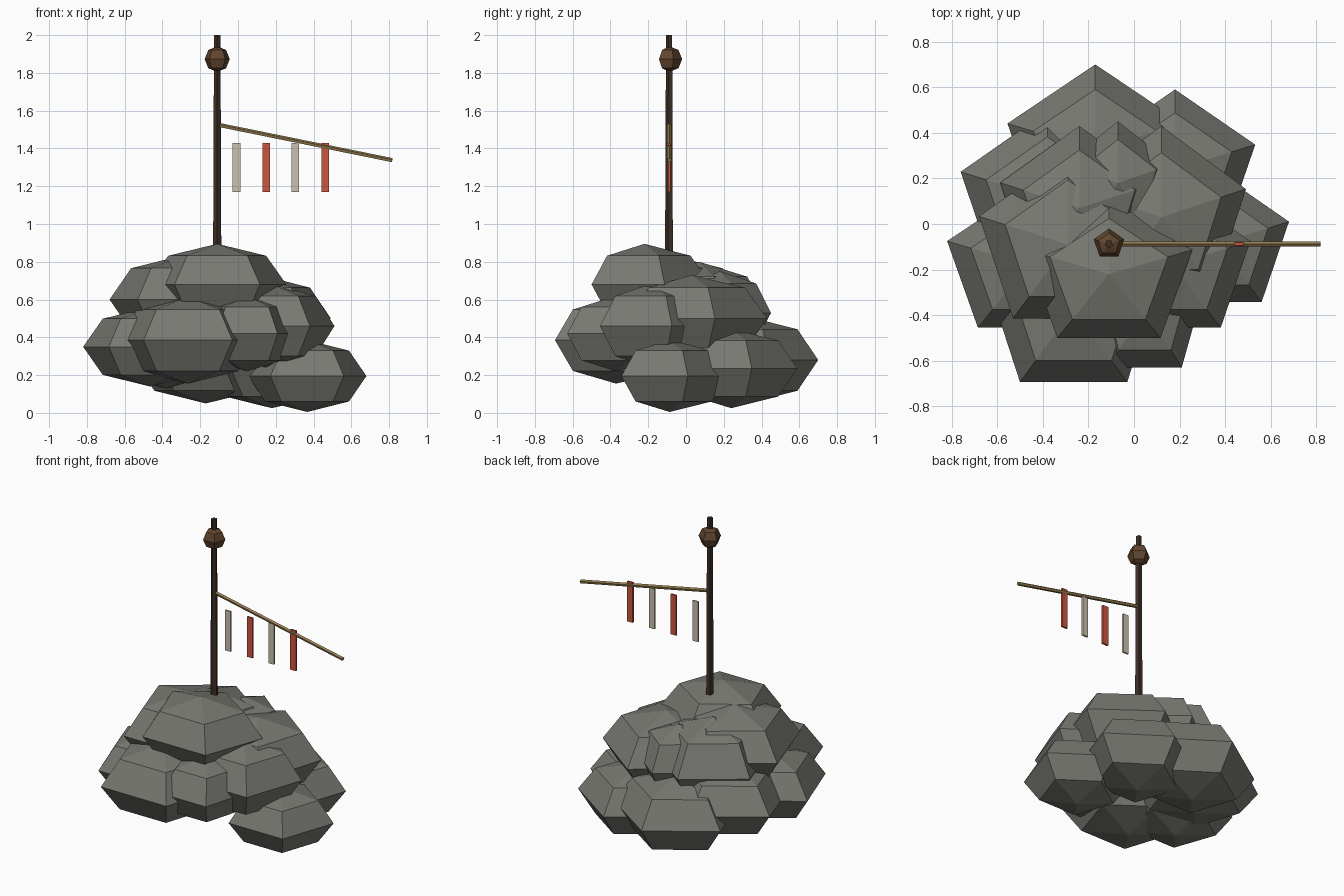
import bpy, bmesh, math
from mathutils import Vector, Matrix

if "Cube" in bpy.data.objects:
    bpy.data.objects.remove(bpy.data.objects["Cube"])


def material(name, rgb):
    m = bpy.data.materials.new(name)
    m.diffuse_color = (*rgb, 1)
    m.use_nodes = True
    m.node_tree.nodes["Principled BSDF"].inputs["Base Color"].default_value = m.diffuse_color
    return m


stone = material("stone", (0.19, 0.19, 0.17))
dark_wood = material("dark_wood", (0.05, 0.028, 0.017))
brown_wood = material("brown_wood", (0.12, 0.06, 0.028))
tan_wood = material("tan_wood", (0.3, 0.21, 0.08))
red = material("red_cloth", (0.6, 0.09, 0.05))
cream = material("cream_cloth", (0.6, 0.54, 0.43))


def finish(name, bm, mat):
    bmesh.ops.recalc_face_normals(bm, faces=bm.faces)
    me = bpy.data.meshes.new(name)
    bm.to_mesh(me)
    bm.free()
    me.materials.append(mat)
    ob = bpy.data.objects.new(name, me)
    bpy.context.collection.objects.link(ob)
    return ob


def boulder(name, centre, size, mat):
    """Five-sided, four-ring ball with one corner pointing to +y."""
    bm = bmesh.new()
    rings = []
    for lat in (-45, 0, 45):
        c, s = math.cos(math.radians(lat)), math.sin(math.radians(lat))
        rings.append([bm.verts.new((c * math.cos(math.radians(90 + 72 * k)),
                                    c * math.sin(math.radians(90 + 72 * k)), s))
                      for k in range(5)])
    low, high = bm.verts.new((0, 0, -1)), bm.verts.new((0, 0, 1))
    for k in range(5):
        j = (k + 1) % 5
        for a, b in zip(rings, rings[1:]):
            bm.faces.new((a[k], a[j], b[j], b[k]))
        bm.faces.new((low, rings[0][j], rings[0][k]))
        bm.faces.new((high, rings[2][k], rings[2][j]))
    bmesh.ops.transform(bm, verts=bm.verts,
                        matrix=Matrix.Translation(centre) @ Matrix.Diagonal((*size, 1)))
    return finish(name, bm, mat)


def rod(name, a, b, r1, r2, mat, sides=5):
    a, b = Vector(a), Vector(b)
    d = b - a
    bm = bmesh.new()
    bmesh.ops.create_cone(bm, cap_ends=True, segments=sides, radius1=r1, radius2=r2, depth=d.length,
                          matrix=Matrix.Translation((a + b) / 2) @ d.to_track_quat('Z', 'Y').to_matrix().to_4x4())
    return finish(name, bm, mat)


# Rock pile: centre, then radii
rocks = [
    # bottom layer
    ((0.366, -0.087, 0.195), (0.33, 0.315, 0.19)),
    ((-0.17, 0.325, 0.28), (0.405, 0.375, 0.23)),
    ((0.18, 0.24, 0.235), (0.37, 0.35, 0.21)),
    ((-0.466, -0.18, 0.35), (0.372, 0.34, 0.21)),
    ((-0.38, 0.11, 0.35), (0.40, 0.385, 0.22)),
    ((-0.265, -0.37, 0.385), (0.40, 0.40, 0.23)),
    # middle layer
    ((0.048, -0.37, 0.42), (0.275, 0.32, 0.20)),
    ((0.17, -0.18, 0.46), (0.358, 0.34, 0.225)),
    ((0.12, 0.03, 0.50), (0.39, 0.40, 0.23)),
    ((-0.07, 0.18, 0.53), (0.25, 0.27, 0.22)),
    # top layer
    ((-0.24, 0.07, 0.53), (0.365, 0.36, 0.27)),
    ((-0.29, -0.09, 0.60), (0.41, 0.40, 0.235)),
    ((-0.11, -0.22, 0.68), (0.385, 0.346, 0.215)),
]
for i, (c, s) in enumerate(rocks):
    boulder(f"rock_{i + 1}", c, s, stone)

# Pole with a knob near the top
px, py = -0.11, -0.088
rod("pole", (px, py, 0.8), (px, py, 2.0), 0.023, 0.018, dark_wood)
boulder("knob", (px, py, 1.873), (0.07, 0.068, 0.068), brown_wood)

# Sloping arm
rod("arm", (px + 0.01, py, 1.523), (0.817, py, 1.337), 0.012, 0.012, tan_wood)

# Hanging cloth strips
for i, x in enumerate((-0.008, 0.149, 0.304, 0.461)):
    bm = bmesh.new()
    bmesh.ops.create_cube(bm, size=1, matrix=Matrix.Translation((x, py, 1.3))
                          @ Matrix.Diagonal((0.04, 0.012, 0.26, 1)))
    finish(f"strip_{i + 1}", bm, red if i % 2 else cream)
